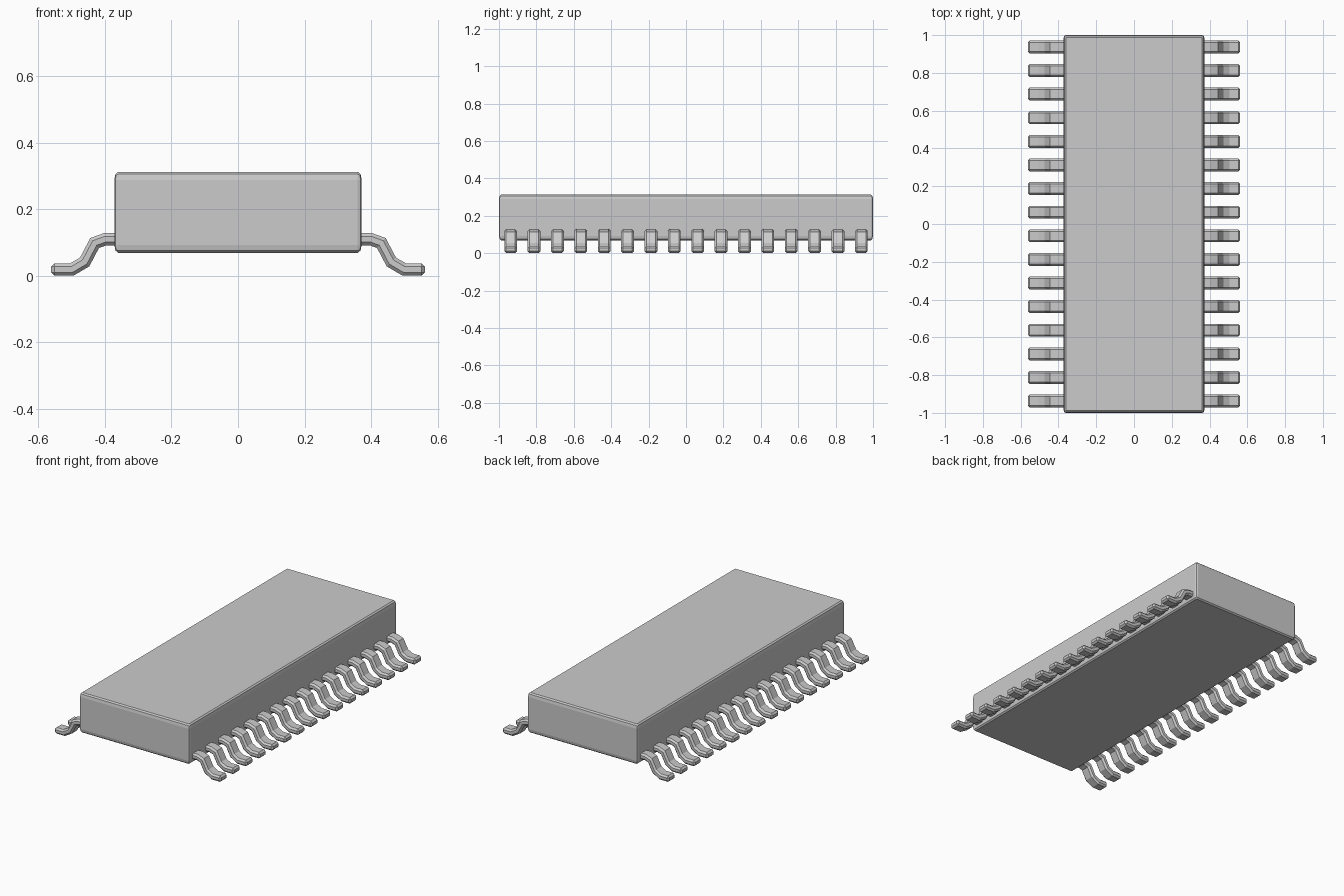
import bpy, bmesh
from mathutils import Vector

if "Cube" in bpy.data.objects:
    bpy.data.objects.remove(bpy.data.objects["Cube"])


def make_object(name, bm):
    bmesh.ops.recalc_face_normals(bm, faces=bm.faces)
    mesh = bpy.data.meshes.new(name)
    bm.to_mesh(mesh)
    bm.free()
    obj = bpy.data.objects.new(name, mesh)
    bpy.context.collection.objects.link(obj)
    return obj


# Package body: bevelled box, stretched in z so the top and bottom bevels are taller
bm = bmesh.new()
bmesh.ops.create_cube(bm, size=1)
bmesh.ops.scale(bm, vec=(0.744, 2.0, 0.122), verts=bm.verts)
bmesh.ops.bevel(bm, geom=bm.edges[:], offset=0.012, segments=2,
                profile=0.5, affect='EDGES')
bmesh.ops.scale(bm, vec=(1, 1, 2), verts=bm.verts)
bmesh.ops.translate(bm, vec=(0, 0, 0.191), verts=bm.verts)
make_object("package_body", bm)

# Gull-wing lead: centre path in x/z, thickened and given width in y
PATH = [Vector(p) for p in ((0.35, 0.110), (0.400, 0.110), (0.431, 0.099),
                            (0.461, 0.042), (0.500, 0.019), (0.562, 0.019))]
THICK, WIDTH, COUNT, PITCH = 0.037, 0.068, 16, 0.125

top, bottom = [], []
for i, p in enumerate(PATH):
    d_in = (p - PATH[max(i - 1, 0)]).normalized() if i else (PATH[1] - p).normalized()
    d_out = (PATH[i + 1] - p).normalized() if i < len(PATH) - 1 else d_in
    tangent = (d_in + d_out).normalized()
    normal = Vector((-tangent.y, tangent.x))
    offset = normal * (THICK / 2 / tangent.dot(d_in))
    top.append(p + offset)
    bottom.append(p - offset)

first_y = -PITCH * (COUNT - 1) / 2
bm = bmesh.new()
rings = []
for t, b in zip(top, bottom):
    rings.append([bm.verts.new((q.x, first_y + s * WIDTH / 2, q.y))
                  for q, s in ((t, -1), (t, 1), (b, 1), (b, -1))])
for r0, r1 in zip(rings, rings[1:]):
    for k in range(4):
        bm.faces.new((r0[k], r0[(k + 1) % 4], r1[(k + 1) % 4], r1[k]))
bm.faces.new(rings[0])
bm.faces.new(rings[-1])
leads = make_object("leads", bm)

# Chamfer the lead edges, repeat along the side, mirror to the other side
bevel = leads.modifiers.new("chamfer", 'BEVEL')
bevel.width = 0.010
bevel.segments = 1
bevel.limit_method = 'ANGLE'
bevel.angle_limit = 1.05

row = leads.modifiers.new("row", 'ARRAY')
row.count = COUNT
row.use_relative_offset = False
row.use_constant_offset = True
row.constant_offset_displace = (0, PITCH, 0)

mirror = leads.modifiers.new("other_side", 'MIRROR')
mirror.use_axis = (True, False, False)
mirror.use_mirror_merge = False
